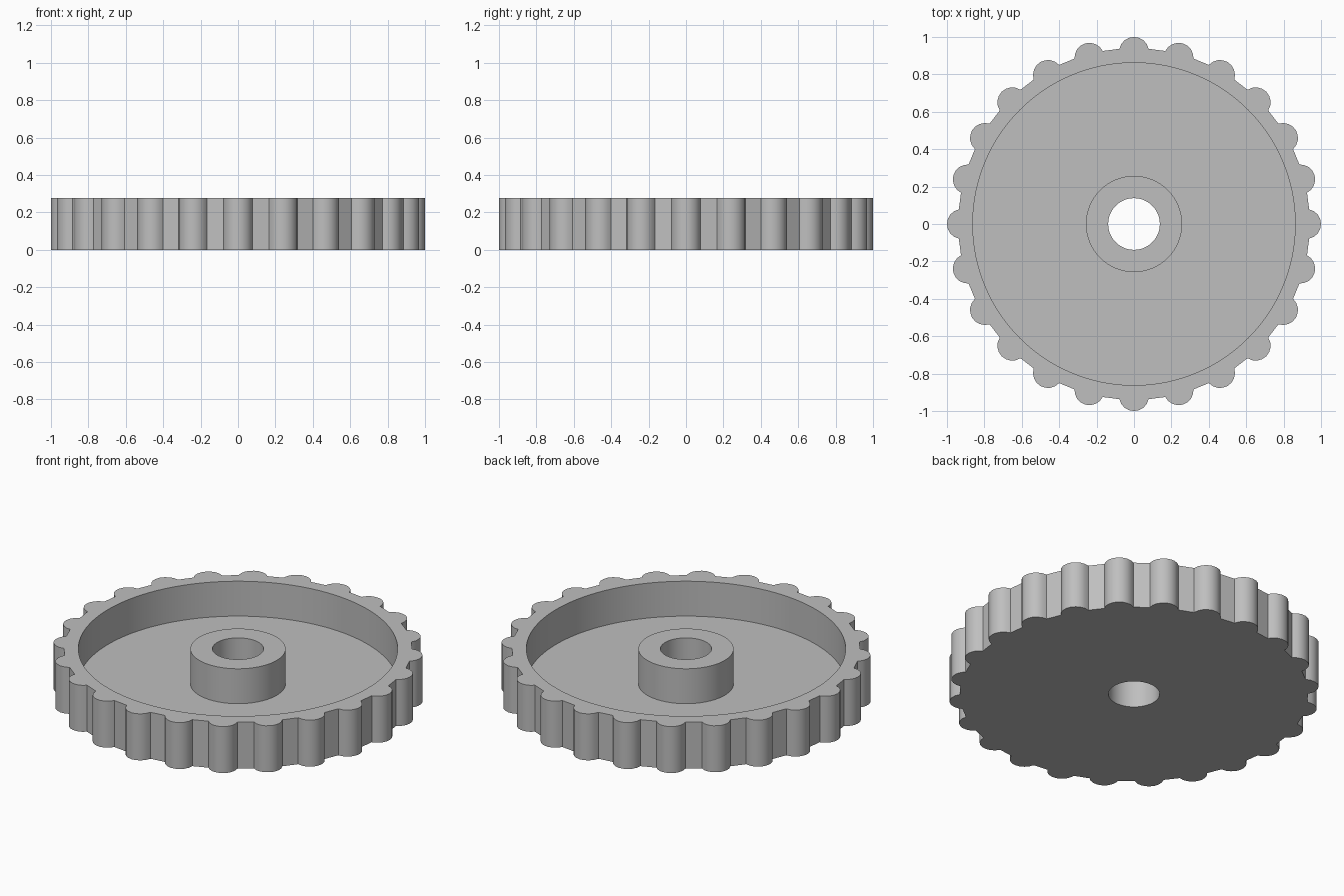
import bpy
import bmesh
from math import sin, cos, tau, radians

cube = bpy.data.objects.get("Cube")
if cube:
    bpy.data.objects.remove(cube)

LOBES, ARC = 24, 9            # grip lobes, points along each lobe
COUNT = LOBES * ARC
LOBE_R, LOBE_CENTRE = 0.08, 0.92
HEIGHT, FLOOR = 0.277, 0.069
RIM_R, HUB_R, BORE_R = 0.862, 0.257, 0.138


def lobed_outline():
    """Round lobes joined by short straight valleys."""
    points = []
    for lobe in range(LOBES):
        turn = tau * lobe / LOBES
        for i in range(ARC):
            a = turn + radians(78) * (2 * i / (ARC - 1) - 1)
            points.append((LOBE_CENTRE * cos(turn) + LOBE_R * cos(a),
                           LOBE_CENTRE * sin(turn) + LOBE_R * sin(a)))
    return points


def circle(radius):
    """Circle whose points line up with the lobed outline."""
    angles = [tau * (i - ARC // 2) / COUNT for i in range(COUNT)]
    return [(radius * cos(a), radius * sin(a)) for a in angles]


# Closed cross-section: outside wall, rim, dish, hub, bore, underside
outline = lobed_outline()
section = [(outline, 0), (outline, HEIGHT),
           (circle(RIM_R), HEIGHT), (circle(RIM_R), FLOOR),
           (circle(HUB_R), FLOOR), (circle(HUB_R), HEIGHT),
           (circle(BORE_R), HEIGHT), (circle(BORE_R), 0)]

bm = bmesh.new()
loops = [[bm.verts.new((x, y, z)) for x, y in pts] for pts, z in section]
for n, lower in enumerate(loops):
    upper = loops[(n + 1) % len(loops)]
    for i in range(COUNT):
        j = (i + 1) % COUNT
        bm.faces.new((lower[i], lower[j], upper[j], upper[i]))
bmesh.ops.recalc_face_normals(bm, faces=bm.faces)

mesh = bpy.data.meshes.new("lobed_wheel")
bm.to_mesh(mesh)
bm.free()
wheel = bpy.data.objects.new("lobed_wheel", mesh)
bpy.context.collection.objects.link(wheel)

# Plain grey
grey = bpy.data.materials.new("light_grey")
grey.use_nodes = True
colour = (0.52, 0.52, 0.52, 1)
grey.diffuse_color = colour
grey.node_tree.nodes["Principled BSDF"].inputs["Base Color"].default_value = colour
mesh.materials.append(grey)

bpy.ops.object.select_all(action="DESELECT")
wheel.select_set(True)
bpy.context.view_layer.objects.active = wheel
bpy.ops.object.shade_smooth_by_angle(angle=radians(30))
